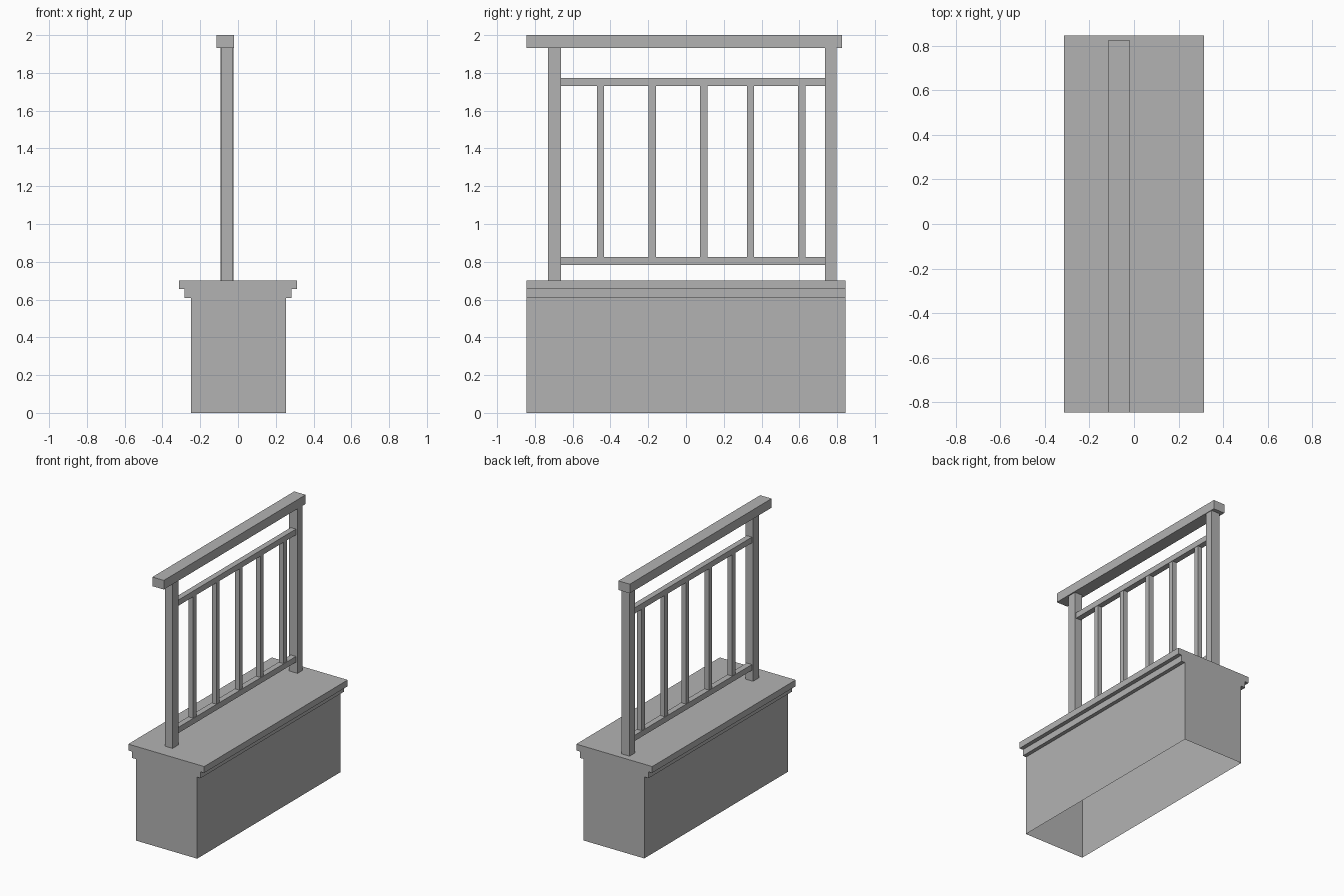
import bpy
import bmesh
from mathutils import Vector

cube = bpy.data.objects.get("Cube")
if cube:
    bpy.data.objects.remove(cube, do_unlink=True)

# Single stone grey
grey = bpy.data.materials.new("stone_grey")
grey.use_nodes = True
colour = (0.45, 0.45, 0.45, 1)
grey.diffuse_color = colour
grey.node_tree.nodes["Principled BSDF"].inputs["Base Color"].default_value = colour


def add_object(name, bm):
    bmesh.ops.recalc_face_normals(bm, faces=bm.faces)
    mesh = bpy.data.meshes.new(name)
    bm.to_mesh(mesh)
    bm.free()
    mesh.materials.append(grey)
    obj = bpy.data.objects.new(name, mesh)
    bpy.context.collection.objects.link(obj)
    return obj


def box(name, x, y, z):
    """Box spanning the given (low, high) ranges."""
    bm = bmesh.new()
    bmesh.ops.create_cube(bm, size=1)
    for v in bm.verts:
        v.co = Vector([(lo + hi) / 2 + c * (hi - lo)
                       for c, (lo, hi) in zip(v.co, (x, y, z))])
    return add_object(name, bm)


HALF = 0.845
TOP = 0.702
RAIL_X = -0.059


def around(centre, width):
    return (centre - width / 2, centre + width / 2)


# Plinth: stepped profile extruded along y, hollow and open underneath
profile = [(-0.248, 0), (-0.248, 0.607), (-0.283, 0.607), (-0.283, 0.655),
           (-0.313, 0.655), (-0.313, TOP), (0.313, TOP), (0.313, 0.655),
           (0.283, 0.655), (0.283, 0.607), (0.255, 0.607), (0.255, 0)]
bm = bmesh.new()
end = bm.faces.new([bm.verts.new((x, -HALF, z)) for x, z in profile])
extruded = bmesh.ops.extrude_face_region(bm, geom=[end], use_keep_orig=True)
moved = [g for g in extruded["geom"] if isinstance(g, bmesh.types.BMVert)]
bmesh.ops.translate(bm, verts=moved, vec=(0, 2 * HALF, 0))
bmesh.ops.recalc_face_normals(bm, faces=bm.faces)
floor = [f for f in bm.faces if all(v.co.z < 0.001 for v in f.verts)]
bmesh.ops.delete(bm, geom=floor, context="FACES_ONLY")
add_object("plinth", bm)

# Posts and handrail
box("front_post", around(RAIL_X, 0.061), (-0.73, -0.661), (TOP, 1.932))
box("back_post", around(RAIL_X, 0.069), (0.736, 0.797), (TOP, 1.932))
box("handrail", (-0.114, -0.02), (-HALF, 0.825), (1.932, 2))

# Horizontal rails between the posts
for name, z in (("lower_rail", (0.782, 0.825)), ("upper_rail", (1.731, 1.774))):
    box(name, around(RAIL_X, 0.043), (-0.661, 0.736), z)

# Balusters
for i, y in enumerate((-0.452, -0.179, 0.094, 0.342, 0.613)):
    box(f"baluster_{i + 1}", around(RAIL_X, 0.037), around(y, 0.038), (0.825, 1.731))
